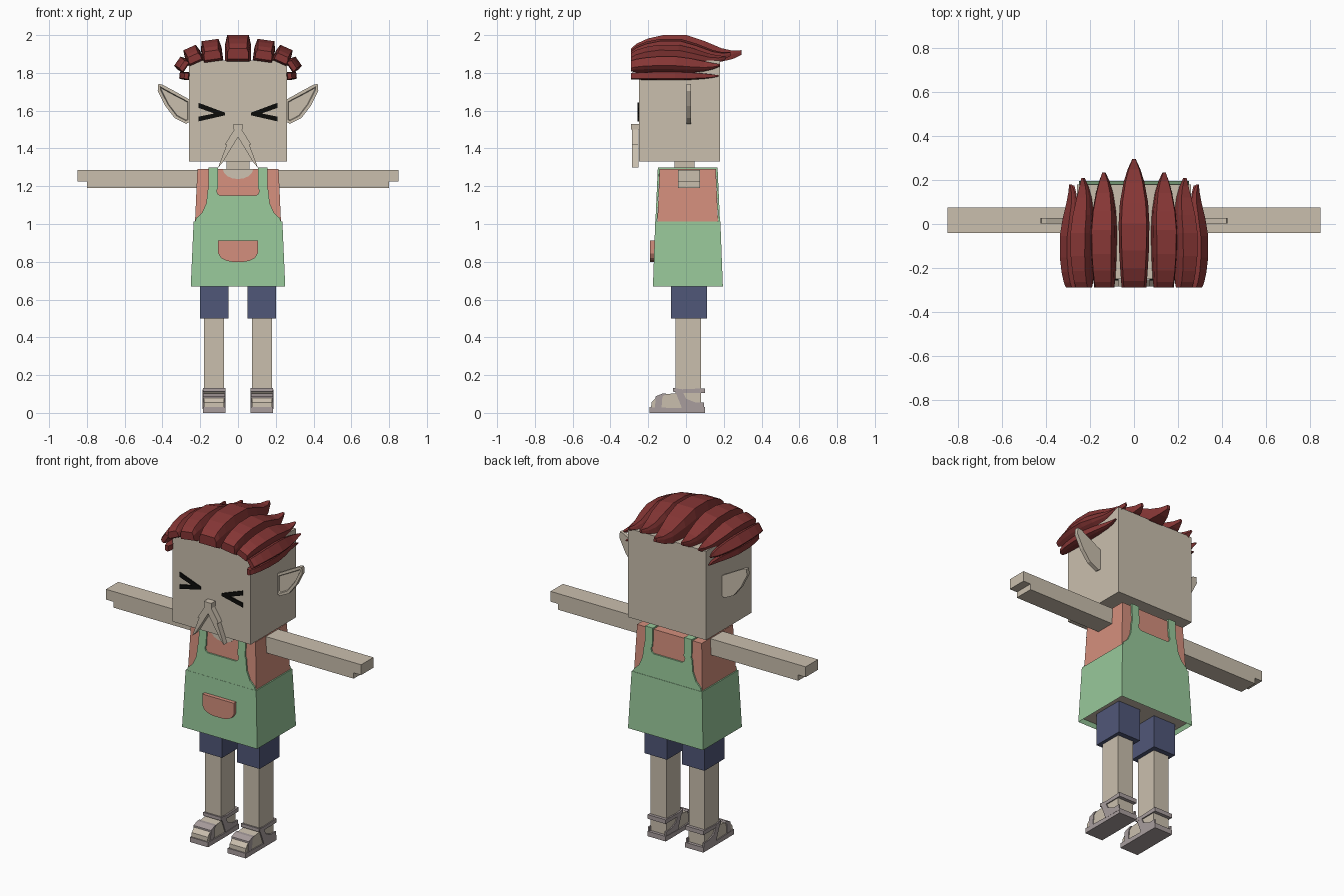
import bpy, bmesh
from math import sin, cos, pi, radians

if "Cube" in bpy.data.objects:
    bpy.data.objects.remove(bpy.data.objects["Cube"], do_unlink=True)


def material(name, rgb):
    lin = [c / 12.92 if c <= 0.04 else ((c + 0.055) / 1.055) ** 2.4
           for c in (v / 255 for v in rgb)]
    m = bpy.data.materials.new(name)
    m.use_nodes = True
    m.diffuse_color = (*lin, 1)
    m.node_tree.nodes["Principled BSDF"].inputs["Base Color"].default_value = (*lin, 1)
    return m


skin = material("skin", (202, 191, 174))
hair_red = material("hair red", (134, 54, 53))
green = material("apron green", (152, 200, 154))
salmon = material("shirt salmon", (212, 143, 125))
navy = material("shorts navy", (80, 87, 120))
sandal = material("sandal grey", (168, 157, 157))
black = material("eye black", (12, 12, 10))


def loft(name, rings, *mats, edit=None):
    """Skin a list of equal-length vertex rings and cap both ends."""
    bm = bmesh.new()
    loops = [[bm.verts.new(p) for p in ring] for ring in rings]
    first = bm.faces.new(loops[0])
    bm.faces.new(loops[-1])
    n = len(loops[0])
    for a, b in zip(loops, loops[1:]):
        for i in range(n):
            j = (i + 1) % n
            bm.faces.new((a[i], a[j], b[j], b[i]))
    bmesh.ops.recalc_face_normals(bm, faces=bm.faces)
    if edit:
        edit(bm, first)
    mesh = bpy.data.meshes.new(name)
    bm.to_mesh(mesh)
    bm.free()
    for m in mats:
        mesh.materials.append(m)
    obj = bpy.data.objects.new(name, mesh)
    bpy.context.scene.collection.objects.link(obj)
    return obj


def rect(x0, x1, y0, y1, z):
    return [(x0, y0, z), (x1, y0, z), (x1, y1, z), (x0, y1, z)]


def box(name, xs, ys, zs, mat):
    return loft(name, [rect(*xs, *ys, z) for z in zs], mat)


def front_plate(name, pts, y0, y1, mat, s=1, slope=0, edit=None):
    """Extrude an (x, z) outline along y, optionally leaning outwards below."""
    rings = [[(s * x, y + slope * (1.3 - z), z) for x, z in pts] for y in (y0, y1)]
    return loft(name, rings, mat, edit=edit)


def side_plate(name, pts, x0, x1, mat, s=1):
    """Extrude a (y, z) outline along x."""
    return loft(name, [[(s * x, y, z) for y, z in pts] for x in (x0, x1)], mat)


def mirrored(half):
    return half + [(-x, z) for x, z in reversed(half)]


# Head, neck and torso
box("head", (-0.26, 0.26), (-0.25, 0.18), (1.33, 1.865), skin)
box("neck", (-0.06, 0.06), (-0.06, 0.045), (1.19, 1.34), skin)
loft("shirt", [rect(-0.228, 0.228, -0.152, 0.17, 1.0),
               rect(-0.215, 0.215, -0.14, 0.158, 1.29)], salmon)
neckline = [(0.08 * cos(pi + pi * i / 8), 1.29 + 0.052 * sin(pi + pi * i / 8))
            for i in range(9)]
front_plate("neckline", neckline, -0.145, -0.138, skin, slope=-0.04)


# Apron skirt with a recessed underside
def recess(bm, bottom):
    bmesh.ops.inset_region(bm, faces=[bottom], thickness=0.014)
    for v in bottom.verts:
        v.co.z += 0.025
    bottom.material_index = 1


loft("apron_skirt", [rect(-0.25, 0.25, -0.175, 0.195, 0.67),
                     rect(-0.235, 0.235, -0.163, 0.182, 1.012)],
     green, skin, edit=recess)

# Apron bib, front and back, and the straps over the shoulders
bib = mirrored([(0.232, 1.0), (0.222, 1.03), (0.19, 1.06), (0.168, 1.11),
                (0.16, 1.18), (0.155, 1.19), (0.155, 1.3), (0.105, 1.3),
                (0.105, 1.19), (0.113, 1.18), (0.108, 1.16), (0.095, 1.15)])
front_plate("apron_bib_front", bib, -0.149, -0.14, green, slope=-0.045)
front_plate("apron_bib_back", bib, 0.158, 0.167, green, slope=0.045)
pocket = mirrored([(0.105, 0.912), (0.105, 0.845), (0.09, 0.82),
                   (0.06, 0.805), (0.03, 0.8)])
front_plate("apron_pocket", pocket, -0.19, -0.16, salmon)

# Face
front_plate("nose", mirrored([(0.025, 1.53), (0.025, 1.5)]), -0.29, -0.25, skin)
whiskers = [(0, 1.51), (0.02, 1.5), (0.07, 1.42), (0.06, 1.42),
            (0.105, 1.3), (0.085, 1.32), (0, 1.46)]
eye = [(0.07, 1.59), (0.21, 1.642), (0.21, 1.615), (0.125, 1.585),
       (0.21, 1.568), (0.21, 1.543), (0.07, 1.575)]
ear = [(0.25, 1.545), (0.275, 1.53), (0.335, 1.56), (0.385, 1.625), (0.425, 1.705),
       (0.422, 1.742), (0.4, 1.738), (0.33, 1.7), (0.25, 1.655)]


def hollow(bm, face):
    bmesh.ops.inset_region(bm, faces=[face], thickness=0.016)
    bmesh.ops.inset_region(bm, faces=[face], thickness=0.004, depth=-0.01)


# Limbs
arm = [(0.2, 1.19), (0.8, 1.19), (0.8, 1.225), (0.85, 1.225),
       (0.85, 1.287), (0.2, 1.287)]
foot = [(-0.185, 0.02), (-0.183, 0.055), (-0.155, 0.085), (-0.12, 0.097),
        (-0.05, 0.105), (0.08, 0.105), (0.08, 0.02)]
sole = [(-0.192, 0), (-0.192, 0.03), (-0.04, 0.025), (0.1, 0.03), (0.1, 0)]
toe_strap = [(-0.165, 0.02), (-0.16, 0.088), (-0.125, 0.102), (-0.105, 0.102),
             (-0.125, 0.085), (-0.13, 0.02)]
side_strap = [(-0.062, 0.125), (-0.025, 0.125), (0, 0.075), (0.05, 0.055),
              (0.095, 0.055), (0.095, 0.02), (-0.02, 0.02), (-0.035, 0.06)]
ankle_strap = [(-0.068, 0.112), (-0.068, 0.132), (-0.02, 0.125),
               (0.1, 0.13), (0.1, 0.105), (-0.02, 0.105)]

for s, side in ((1, "left"), (-1, "right")):
    front_plate(side + "_whiskers", whiskers, -0.285, -0.252, skin, s)
    front_plate(side + "_eye", eye, -0.257, -0.249, black, s)
    front_plate(side + "_ear", ear, 0.003, 0.027, skin, s, edit=hollow)
    front_plate(side + "_arm", arm, -0.042, 0.075, skin, s)
    span = sorted((s * 0.105, s * 0.155))
    box(side + "_shoulder_strap", span, (-0.148, 0.166), (1.288, 1.299), green)
    box(side + "_shorts", sorted((s * 0.05, s * 0.2)), (-0.08, 0.11), (0.5, 0.72), navy)
    box(side + "_leg", sorted((s * 0.075, s * 0.18)), (-0.055, 0.08), (0.06, 0.52), skin)
    side_plate(side + "_foot", foot, 0.073, 0.18, skin, s)
    side_plate(side + "_sole", sole, 0.065, 0.186, sandal, s)
    side_plate(side + "_toe_strap", toe_strap, 0.068, 0.184, sandal, s)
    side_plate(side + "_ankle_strap", ankle_strap, 0.066, 0.186, sandal, s)
    for edge, x in (("inner", 0.067), ("outer", 0.178)):
        side_plate(f"{side}_{edge}_side_strap", side_strap, x, x + 0.009, sandal, s)

# Hair: tapered locks swept from the brow to the back
# Sections: (position along lock, half width, underside, top), as fractions
SECTIONS = [(0, 0.8, 0.1, 0.5), (0.05, 0.84, 0, 0.68), (0.15, 0.9, 0, 0.87),
            (0.29, 0.97, 0, 1), (0.5, 1, 0, 1), (0.66, 0.92, 0, 0.78),
            (0.82, 0.68, 0, 0.5), (0.92, 0.42, 0.1, 0.41), (1, 0.12, 0.26, 0.43)]


def lock(name, x, z, roll, width, height, tip, s=1):
    a = radians(roll)
    rings = []
    for t, w, low, high in SECTIONS:
        y = -0.29 + t * (tip + 0.29)
        outline = [(-w, low), (-w, low + 0.6 * (high - low)), (-0.82 * w, high),
                   (0.82 * w, high), (w, low + 0.6 * (high - low)), (w, low)]
        rings.append([(s * (x + u * width * cos(a) + v * height * sin(a)), y,
                       z - u * width * sin(a) + v * height * cos(a))
                      for u, v in outline])
    loft(name, rings, hair_red)


lock("middle_lock", 0, 1.86, 0, 0.07, 0.14, 0.295)
LOCKS = [("upper", 0.132, 1.86, 8, 0.055, 0.115, 0.235),
         ("outer", 0.22, 1.852, 24, 0.044, 0.09, 0.21),
         ("temple", 0.272, 1.828, 55, 0.036, 0.06, 0.18),
         ("lower", 0.258, 1.782, 84, 0.021, 0.052, 0.175)]
for s, side in ((1, "left"), (-1, "right")):
    for label, *shape in LOCKS:
        lock(f"{side}_{label}_lock", *shape, s=s)
